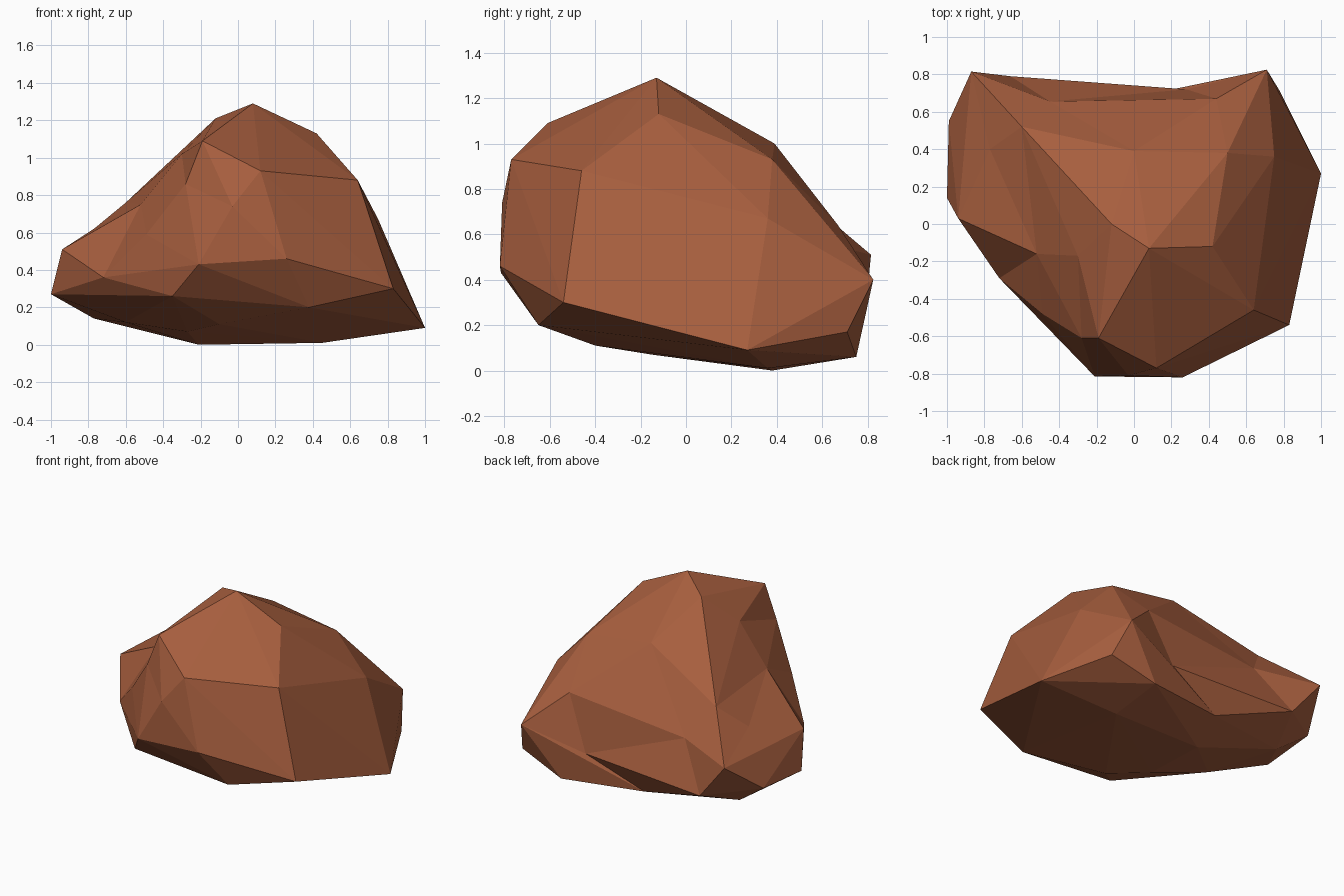
import bpy, bmesh
from mathutils import Vector

if "Cube" in bpy.data.objects:
    bpy.data.objects.remove(bpy.data.objects["Cube"])

# Corner points of the boulder, in hundredths of a unit
CORNERS = [
    # crown, upper shoulders and left ridge
    (8, -13, 129), (42, -12, 113), (64, -46, 88), (12, -77, 93), (-19, -61, 109),
    (-12, 0, 121), (0, 39, 100), (50, 38, 93), (75, 36, 67), (-60, 52, 76),
    # hollowed front-left flank
    (-30, -17, 102), (-52, -16, 75), (-28, -61, 86), (-49, -48, 59), (-77, 40, 62),
    # girdle
    (100, 27, 9), (83, -54, 30), (26, -82, 46), (-3, -81, 74), (-21, -81.5, 43),
    (-72, -29, 36), (-94, 3, 51), (-100, 14, 27), (-99, 55, 30), (-87, 81.5, 51),
    (71, 82.5, 40), (78, 71, 17),
    # hollowed back
    (44, 67, 64), (-45, 65.5, 55), (28, 72, 27), (-66, 79, 25), (-13, 65, 8.5),
    # underside
    (38, -65, 20), (-35, -65, 26), (-77, 50, 14), (45, 75, 6), (45, 36, 1),
    (-21, 38, 0), (-27, -15, 7), (-10, -40, 11), (-60, 2, 12),
]
CENTRE = Vector((0, 0, 0.5))
points = [Vector(p) / 100 for p in CORNERS]


def volume(a, b, c):
    return (a - CENTRE).dot((b - CENTRE).cross(c - CENTRE))


def in_flank(p):
    return p.x < -0.15 and p.z > 0.4 and p.y < 0.45


# Skin the corners on a sphere, then move each one out to its real place
bm = bmesh.new()
home = {}
for p in points:
    v = bm.verts.new((p - CENTRE).normalized())
    home[v] = p
bmesh.ops.convex_hull(bm, input=list(bm.verts))
bmesh.ops.triangulate(bm, faces=list(bm.faces))
for v, p in home.items():
    v.co = p
bmesh.ops.recalc_face_normals(bm, faces=list(bm.faces))


def wants_flip(a, b, c, d):
    """Edge a-b should become c-d: shorter in the flank hollow, bulging elsewhere."""
    new, old = (c - d).length, (a - b).length
    if min(volume(a, d, c), volume(d, b, c)) < 0.002:
        return False
    if sum(in_flank(p) for p in (a, b, c, d)) >= 3:
        return new < old - 0.001
    # keep the hollow at the back
    if new > (1.0 if max(c.y, d.y) > 0.64 else 1.4):
        return False
    n = (b - a).cross(c - a).normalized()
    return (d - a).dot(n) > 0.002


def flip_one():
    for e in bm.edges:
        if len(e.link_loops) != 2:
            continue
        l1, l2 = e.link_loops
        a, b = l1.vert, l1.link_loop_next.vert
        c, d = l1.link_loop_prev.vert, l2.link_loop_prev.vert
        if bm.edges.get((c, d)) or not wants_flip(a.co, b.co, c.co, d.co):
            continue
        bm.edges.remove(e)
        bm.faces.new((a, d, c))
        bm.faces.new((d, b, c))
        return True
    return False


for _ in range(300):
    if not flip_one():
        break

bmesh.ops.recalc_face_normals(bm, faces=list(bm.faces))
for f in bm.faces:
    f.smooth = False

# Boulder object in one reddish-brown stone colour
mesh = bpy.data.meshes.new("boulder")
bm.to_mesh(mesh)
bm.free()
stone = bpy.data.materials.new("red brown stone")
stone.diffuse_color = (0.385, 0.112, 0.048, 1)
stone.use_nodes = True
stone.node_tree.nodes["Principled BSDF"].inputs["Base Color"].default_value = stone.diffuse_color
mesh.materials.append(stone)
boulder = bpy.data.objects.new("boulder", mesh)
bpy.context.collection.objects.link(boulder)
